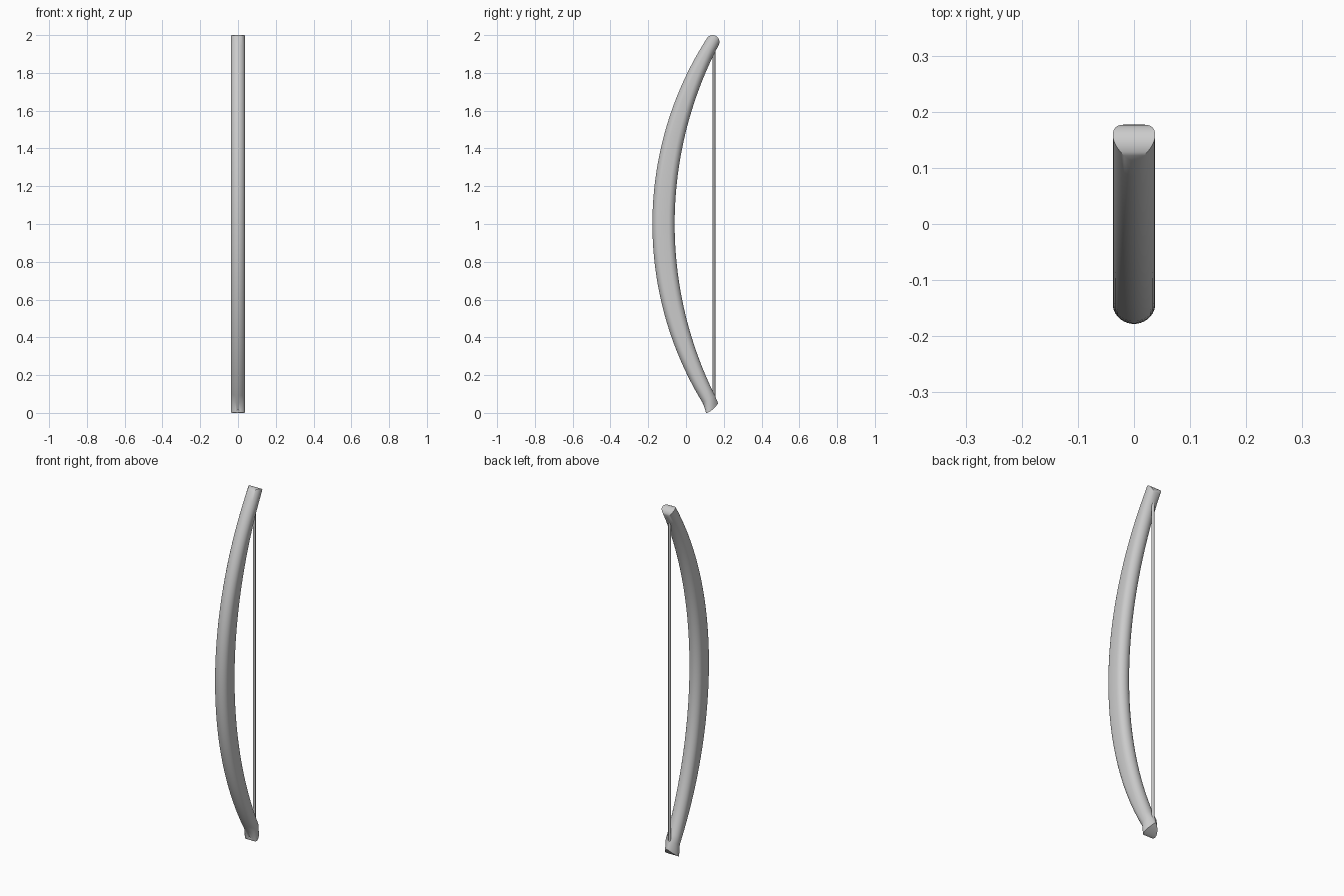
import bpy, bmesh
from math import sin, cos, pi, asin

cube = bpy.data.objects.get("Cube")
if cube:
    bpy.data.objects.remove(cube, do_unlink=True)

grey = bpy.data.materials.new("plain grey")
grey.use_nodes = True
grey.diffuse_color = (0.6, 0.6, 0.6, 1)
grey.node_tree.nodes["Principled BSDF"].inputs["Base Color"].default_value = (0.6, 0.6, 0.6, 1)

# Bow dimensions
HALF_WIDTH = 0.038
MID_DEPTH, TIP_DEPTH = 0.059, 0.036      # half depths of the limb
MID_Y, TIP_Y, TIP_Z = -0.119, 0.141, 0.964
SAG = TIP_Y - MID_Y
RADIUS = (TIP_Z ** 2 + SAG ** 2) / (2 * SAG)
TIP_ANGLE = asin(TIP_Z / RADIUS)
RINGS, SIDES = 48, 32


def ring_points(t):
    """Cross-section at t in -1..1: round front and back, flat flanks."""
    angle = t * TIP_ANGLE
    depth = MID_DEPTH + (TIP_DEPTH - MID_DEPTH) * t * t
    y0 = MID_Y + RADIUS * (1 - cos(angle))
    z0 = 1 + RADIUS * sin(angle)
    flat = depth - TIP_DEPTH
    points = []
    for i in range(SIDES):
        a = 2 * pi * (i + 0.5) / SIDES
        v = TIP_DEPTH * cos(a) + (flat if cos(a) > 0 else -flat)
        # The end rings are pushed out into a rounded, barrel-shaped tip
        push = t * TIP_DEPTH * abs(sin(a)) if abs(t) == 1 else 0
        points.append((HALF_WIDTH * sin(a),
                       y0 + v * cos(angle) + push * sin(TIP_ANGLE),
                       z0 - v * sin(angle) + push * cos(TIP_ANGLE)))
    return points


# Curved limb, swept from tip to tip
bm = bmesh.new()
rings = [[bm.verts.new(p) for p in ring_points(2 * k / RINGS - 1)]
         for k in range(RINGS + 1)]
for low, high in zip(rings, rings[1:]):
    for i in range(SIDES):
        j = (i + 1) % SIDES
        bm.faces.new((low[i], low[j], high[j], high[i]))

# Tips closed with strips running straight across the width
for ring in (rings[0], rings[-1]):
    for i in range(SIDES // 2 - 1):
        bm.faces.new((ring[i], ring[i + 1], ring[SIDES - 2 - i], ring[SIDES - 1 - i]))
bmesh.ops.recalc_face_normals(bm, faces=bm.faces)
mesh = bpy.data.meshes.new("bow_limb")
bm.to_mesh(mesh)
bm.free()
limb = bpy.data.objects.new("bow_limb", mesh)
bpy.context.collection.objects.link(limb)

# Straight string, its ends buried in the tips
bpy.ops.mesh.primitive_cylinder_add(vertices=12, radius=0.007, depth=1.9,
                                    location=(0, 0.148, 1))
string = bpy.context.object
string.name = "bow_string"

for part in (limb, string):
    part.data.materials.append(grey)
    bpy.ops.object.select_all(action="DESELECT")
    part.select_set(True)
    bpy.context.view_layer.objects.active = part
    bpy.ops.object.shade_smooth_by_angle(angle=0.6)
